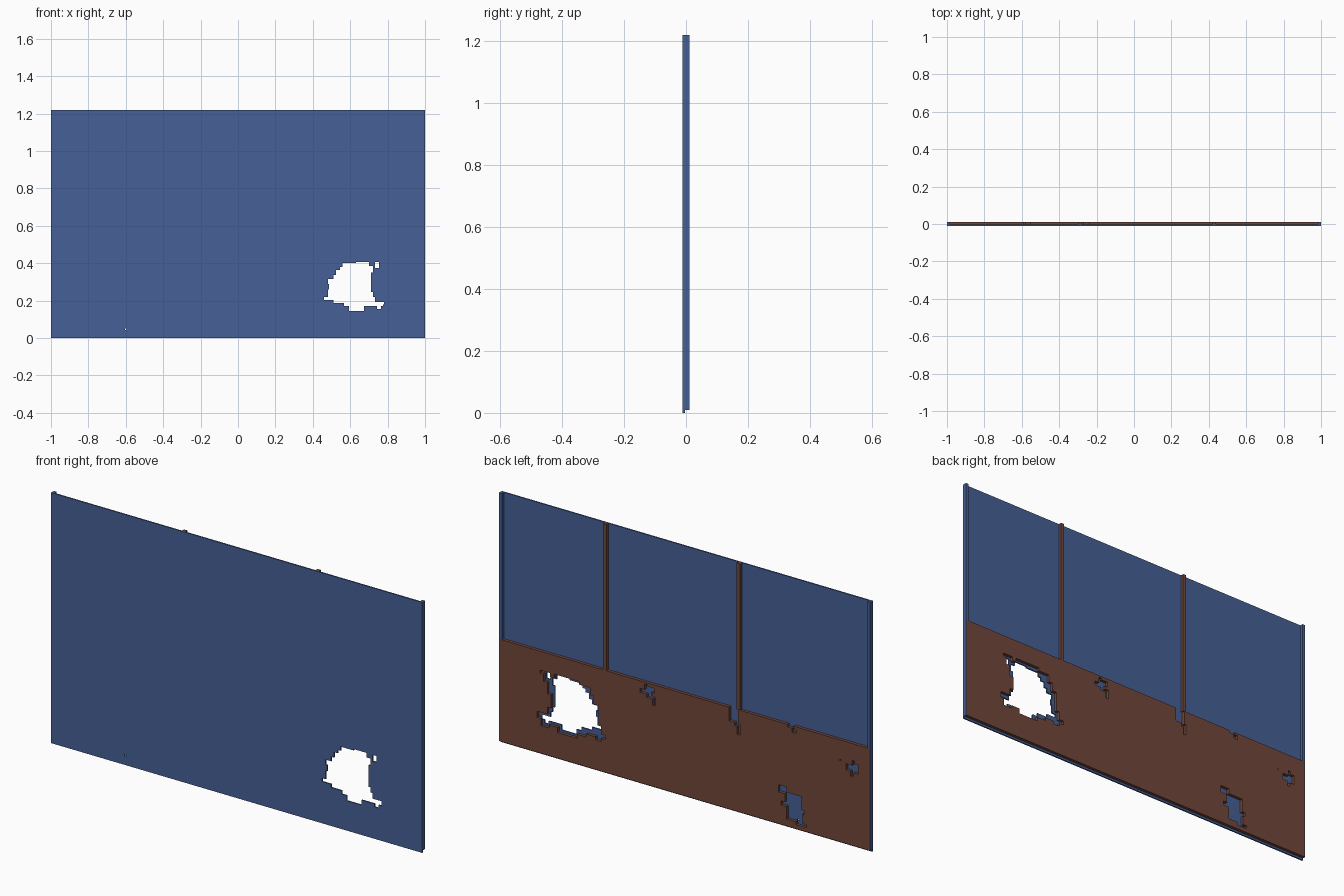
import bpy, bmesh
from mathutils import Matrix

cube = bpy.data.objects.get("Cube")
if cube:
    bpy.data.objects.remove(cube, do_unlink=True)

FRONT, MID, BACK = -0.011, -0.004, 0.011   # depth layers
TOP, RAIL = 1.22, 0.507                    # wall height, lining height


def material(name, rgb):
    m = bpy.data.materials.new(name)
    m.use_nodes = True
    m.diffuse_color = (*rgb, 1)
    bsdf = m.node_tree.nodes["Principled BSDF"]
    bsdf.inputs["Base Color"].default_value = (*rgb, 1)
    bsdf.inputs["Roughness"].default_value = 0.8
    return m


blue = material("blue paint", (0.061, 0.117, 0.305))
brown = material("brown lining", (0.165, 0.061, 0.042))


def add_mesh(name, mesh, mat):
    mesh.name = name
    mesh.materials.clear()
    mesh.materials.append(mat)
    mesh.shade_flat()
    ob = bpy.data.objects.new(name, mesh)
    bpy.context.collection.objects.link(ob)
    return ob


def sheet(name, loops, y0, y1, mat):
    """Flat slab from an outline and hole loops (x, z in hundredths)."""
    cu = bpy.data.curves.new(name + "_profile", 'CURVE')
    cu.dimensions, cu.fill_mode, cu.extrude = '2D', 'BOTH', (y1 - y0) / 2
    for pts in loops:
        sp = cu.splines.new('POLY')
        sp.points.add(len(pts) - 1)
        for p, (x, z) in zip(sp.points, pts):
            p.co = (x / 100, z / 100, 0, 1)
        sp.use_cyclic_u = True
    tmp = bpy.data.objects.new(name + "_profile", cu)
    bpy.context.collection.objects.link(tmp)
    dg = bpy.context.evaluated_depsgraph_get()
    mesh = bpy.data.meshes.new_from_object(tmp.evaluated_get(dg))
    bpy.data.objects.remove(tmp, do_unlink=True)
    # stand the profile upright and weld its rims
    mesh.transform(Matrix.Translation((0, (y0 + y1) / 2, 0)) @ Matrix.Rotation(1.5707963, 4, 'X'))
    bm = bmesh.new()
    bm.from_mesh(mesh)
    bmesh.ops.remove_doubles(bm, verts=bm.verts, dist=1e-5)
    bmesh.ops.recalc_face_normals(bm, faces=bm.faces)
    bm.to_mesh(mesh)
    bm.free()
    return add_mesh(name, mesh, mat)


def box(name, x0, x1, y0, y1, z0, z1, mat):
    bm = bmesh.new()
    bmesh.ops.create_cube(bm, size=1)
    bmesh.ops.scale(bm, vec=(x1 - x0, y1 - y0, z1 - z0), verts=bm.verts)
    bmesh.ops.translate(bm, vec=((x0 + x1) / 2, (y0 + y1) / 2, (z0 + z1) / 2), verts=bm.verts)
    mesh = bpy.data.meshes.new(name)
    bm.to_mesh(mesh)
    bm.free()
    return add_mesh(name, mesh, mat)


def rect(x0, z0, x1, z1):
    return [(x0, z0), (x1, z0), (x1, z1), (x0, z1)]


# Front sheet with the ragged blast hole and two small punctures
blast = [(56, 40), (63, 40), (63, 40.7), (70, 40.7), (70, 38.5), (72.2, 38.5), (72.2, 35),
         (71, 35), (71, 24.5), (72.2, 24.5), (72.2, 22), (73.3, 22), (73.3, 19.3), (78, 19.3),
         (78, 17), (76.5, 17), (76.5, 15.5), (74.3, 15.5), (74.3, 17), (67.4, 17), (67.4, 14.5),
         (59.4, 14.5), (59.4, 17), (56.7, 17), (56.7, 18.7), (51, 18.7), (51, 20.3), (46, 20.3),
         (46, 22), (48, 22), (48, 26), (48.7, 26), (48.7, 29), (48, 29), (48, 31.5), (51, 31.5),
         (51, 33.7), (52.5, 33.7), (52.5, 36.4), (54.5, 36.4), (54.5, 38), (56, 38)]
sheet("front_sheet", [rect(-100, 0, 100, TOP * 100), blast,
                      rect(73.3, 37.5, 75.5, 40.6), rect(-60.4, 4.3, -59.6, 5.2)],
      FRONT, MID, blue)

# Back lining: top edge notches, a wider torn hole and worn patches
R = RAIL * 100
lining = [(-99.6, 1), (99.6, 1), (99.6, R),
          (-24, R), (-24, 44), (-27, 44), (-27, 42.5), (-28.2, 42.5), (-28.2, 38.5),
          (-29.8, 38.5), (-29.8, 44), (-28.8, 44), (-28.8, R),
          (-55.5, R), (-55.5, 49.5), (-58, 49.5), (-58, 47.5), (-60, 47.5), (-60, 49.5),
          (-58.7, 49.5), (-58.7, R), (-99.6, R)]
torn = [(51, 40), (57, 40), (57, 41.5), (70.5, 41.5), (70.5, 39.5), (72.5, 39.5), (72.5, 41.5),
        (78, 41.5), (78, 40), (76, 40), (76, 36.5), (74, 36.5), (74, 31), (72, 31), (72, 24.5),
        (74, 24.5), (74, 21), (79.5, 21), (79.5, 18), (77.5, 18), (77.5, 14.5), (73, 14.5),
        (73, 16), (68.5, 16), (68.5, 13.5), (58, 13.5), (58, 15.5), (53, 15.5), (53, 17),
        (48, 17), (48, 15.5), (45, 15.5), (45, 17), (42.5, 17), (42.5, 19), (45, 19), (45, 23),
        (46.5, 23), (46.5, 32.5), (49, 32.5), (49, 36.5), (51, 36.5)]
patch_mid = [(16, 40.5), (17.3, 40.5), (17.3, 43.5), (20.5, 43.5), (20.5, 45), (24, 45),
             (24, 47), (21.5, 47), (21.5, 49.8), (20, 49.8), (20, 49), (16.5, 49),
             (16.5, 46.5), (18, 46.5), (18, 45), (16, 45)]
patch_low = [(-50.5, 20), (-50.5, 16.5), (-54, 16.5), (-54, 12.5), (-52, 12.5), (-52, 10.5),
             (-55, 10.5), (-55, 4.5), (-60, 4.5), (-60, 3), (-65.5, 3), (-65.5, 4.5),
             (-63.5, 4.5), (-63.5, 9), (-64.5, 9), (-64.5, 11), (-63, 11), (-63, 17.5),
             (-55, 17.5), (-55, 20)]
patch_edge = [(-87, 40), (-87, 37), (-89.5, 37), (-89.5, 34.5), (-91, 34.5), (-91, 36.5),
              (-93.5, 36.5), (-93.5, 41), (-91.5, 41), (-91.5, 42.5), (-90.3, 42.5),
              (-90.3, 40)]
sheet("back_lining", [lining, torn, patch_mid, patch_low, patch_edge,
                      rect(-84.2, 40.6, -83.6, 41.2)], MID, BACK, brown)

# End posts above the lining, with thin end caps beside it
for side, s in (("left", 1), ("right", -1)):
    for part, w, z0, z1 in (("end_post", 0.015, RAIL, TOP), ("end_cap", 0.004, 0.01, RAIL)):
        a, b = sorted((s * (1 - w), s))
        box(f"{side}_{part}", a, b, MID, BACK, z0, z1, blue)

# Intermediate posts
for side, x in (("left", 0.43), ("right", -0.29)):
    box(f"{side}_inner_post", x - 0.009, x + 0.009, MID, BACK, RAIL, TOP, brown)
